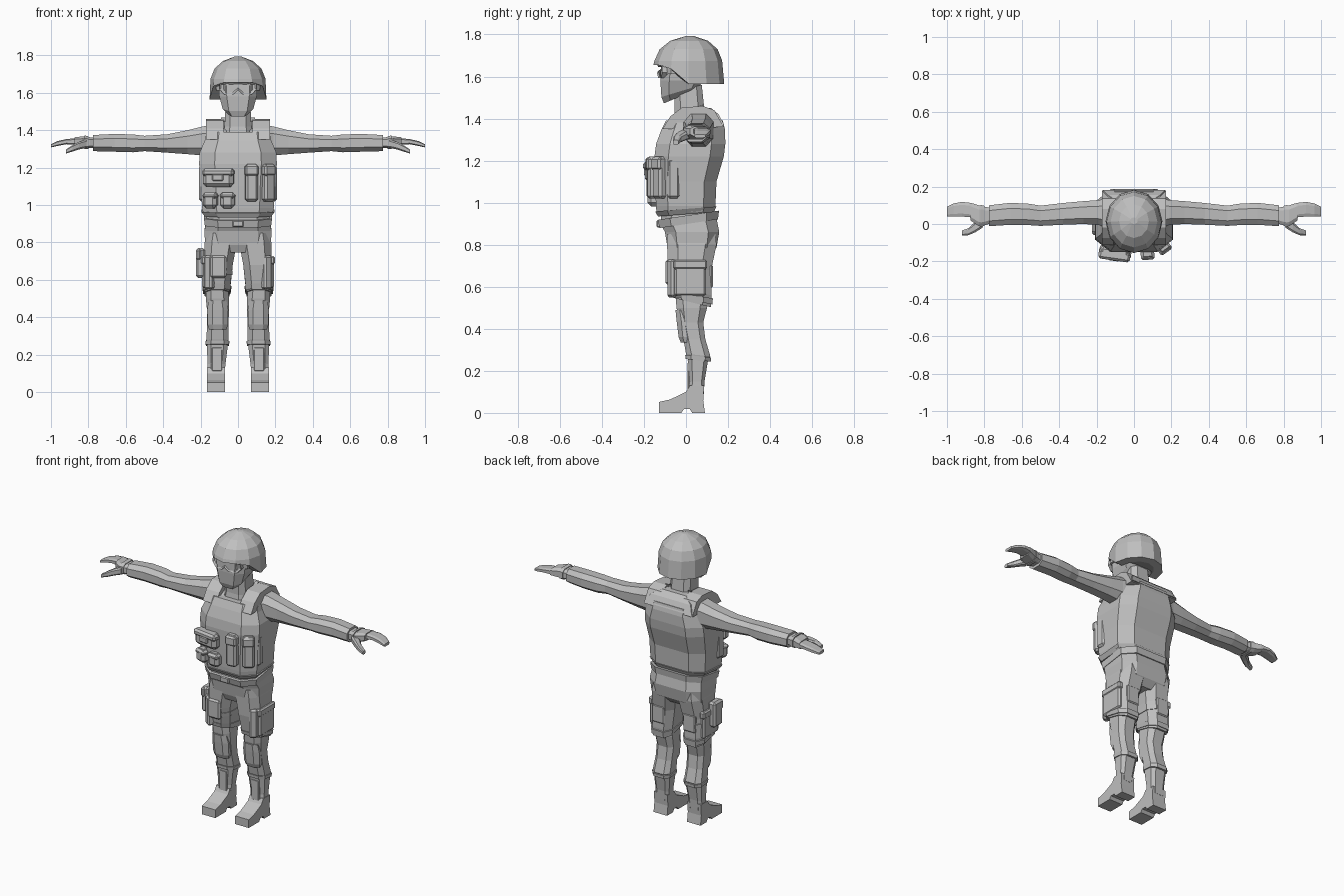
import bpy, bmesh, math
from mathutils import Matrix, Vector

grey = bpy.data.materials.new("plain_grey")
grey.diffuse_color = (0.52, 0.52, 0.52, 1)


def finish(name, bm):
    bmesh.ops.recalc_face_normals(bm, faces=bm.faces)
    me = bpy.data.meshes.new(name)
    bm.to_mesh(me)
    bm.free()
    me.materials.append(grey)
    ob = bpy.data.objects.new(name, me)
    bpy.context.collection.objects.link(ob)
    return ob


def skin(name, loops):
    """Bridge equal-length loops of points and cap both ends."""
    bm = bmesh.new()
    rows = [[bm.verts.new(p) for p in loop] for loop in loops]
    n = len(rows[0])
    for r, q in zip(rows, rows[1:]):
        for i in range(n):
            j = (i + 1) % n
            bm.faces.new((r[i], r[j], q[j], q[i]))
    bm.faces.new(rows[0])
    bm.faces.new(rows[-1])
    return finish(name, bm)


def loft(name, rings, axis='z', c=0.4, s=1):
    """Rings are (position, a0, a1, b0, b1, tilt): chamfered rectangles."""
    loops = []
    for ring in rings:
        p, a0, a1, b0, b1 = ring[:5]
        t = ring[5] if len(ring) > 5 else 0
        ca, cb = c * (a1 - a0) / 2, c * (b1 - b0) / 2
        pts = [(a0 + ca, b0), (a1 - ca, b0), (a1, b0 + cb), (a1, b1 - cb),
               (a1 - ca, b1), (a0 + ca, b1), (a0, b1 - cb), (a0, b0 + cb)]
        mid = (b0 + b1) / 2
        loops.append([(s * a, b, p + t * (b - mid)) if axis == 'z' else (s * p, a, b)
                      for a, b in pts])
    return skin(name, loops)


def prism(name, pts, x0, x1):
    """Extrude a (y, z) profile along x."""
    return skin(name, [[(x, y, z) for y, z in pts] for x in (x0, x1)])


def block(name, loc, size, rz=0, bevel=0.012, rx=0):
    bm = bmesh.new()
    bmesh.ops.create_cube(bm, size=1)
    bmesh.ops.scale(bm, vec=size, verts=bm.verts)
    if bevel:
        bmesh.ops.bevel(bm, geom=bm.edges[:], offset=bevel, segments=1, affect='EDGES')
    m = Matrix.Translation(loc) @ Matrix.Rotation(math.radians(rz), 4, 'Z') \
        @ Matrix.Rotation(math.radians(rx), 4, 'X')
    bmesh.ops.transform(bm, matrix=m, verts=bm.verts)
    return finish(name, bm)


# Helmet: dome with a brim raised over the face, lowered over ears and neck
def helmet_ring(z, rx, y0, y1, brim=False):
    pts = []
    for k in range(12):
        a = math.radians(30 * k)
        y = (y0 + y1) / 2 + math.sin(a) * (y1 - y0) / 2
        drop = min(1, max(0, (y + 0.085) / 0.07)) * 0.09 if brim else 0
        pts.append((rx * math.cos(a), y, z - drop))
    return pts


skin("helmet", [helmet_ring(1.655, 0.10, -0.11, 0.13, True),
                helmet_ring(1.655, 0.152, -0.155, 0.182, True),
                helmet_ring(1.675, 0.147, -0.15, 0.172),
                helmet_ring(1.73, 0.125, -0.125, 0.15),
                helmet_ring(1.77, 0.08, -0.075, 0.105),
                helmet_ring(1.793, 0.02, 0.0, 0.035)])

# Head and neck
loft("head", [(1.505, -0.055, 0.055, -0.105, 0.05, 0.42),
              (1.53, -0.082, 0.082, -0.117, 0.065, 0.3),
              (1.58, -0.1, 0.1, -0.122, 0.09),
              (1.68, -0.108, 0.108, -0.118, 0.12)])
loft("neck", [(1.33, -0.09, 0.09, -0.07, 0.12), (1.42, -0.072, 0.072, -0.055, 0.09),
              (1.56, -0.065, 0.065, -0.055, 0.075)])

# Goggles with recessed lens
half = [(0, 1.617), (0.025, 1.592), (0.075, 1.592), (0.1, 1.62), (0.097, 1.652), (0, 1.656)]
outline = half + [(-x, z) for x, z in half[-2:0:-1]]
goggles = skin("goggles", [[(x, y + abs(x) * 0.25, z) for x, z in outline]
                           for y in (-0.138, -0.09)])
bm = bmesh.new()
bm.from_mesh(goggles.data)
front = [f for f in bm.faces if len(f.verts) > 4 and f.calc_center_median().y < -0.11]
bmesh.ops.inset_individual(bm, faces=front, thickness=0.01, depth=-0.006)
bm.to_mesh(goggles.data)
bm.free()
loft("goggle_strap", [(1.612, -0.116, 0.116, -0.118, 0.11),
                      (1.645, -0.118, 0.118, -0.118, 0.11)])

# Armoured vest
loft("vest", [(0.955, -0.185, 0.185, -0.14, 0.135, 0.05), (0.985, -0.192, 0.192, -0.143, 0.14),
              (1.1, -0.198, 0.198, -0.147, 0.145), (1.22, -0.208, 0.208, -0.15, 0.18),
              (1.28, -0.205, 0.205, -0.142, 0.187), (1.345, -0.178, 0.178, -0.118, 0.186),
              (1.39, -0.168, 0.168, -0.095, 0.175)])
loft("vest_hem", [(0.945, -0.178, 0.178, -0.133, 0.133, 0.08),
                  (0.97, -0.196, 0.196, -0.147, 0.145, 0.08)])
skin("back_yoke", [[(sx * w, y, z) for sx, y in ((-1, 0.04), (1, 0.04), (1, y1), (-1, y1))]
                   for z, w, y1 in ((1.37, 0.167, 0.182), (1.42, 0.14, 0.155),
                                    (1.45, 0.085, 0.12))])
strap = [(-0.112, 1.35), (-0.075, 1.41), (-0.02, 1.452), (0.08, 1.46),
         (0.135, 1.44), (0.18, 1.36)]
for s in (-1, 1):
    prism("shoulder_strap", strap, s * 0.078, s * 0.17)
    # Collar edge
    skin("collar", [[(s * 0.088, -0.07, 1.385), (s * 0.06, -0.075, 1.38),
                     (s * 0.05, -0.1, 1.36), (s * 0.075, -0.105, 1.37)],
                    [(s * 0.09, 0.08, 1.468), (s * 0.07, 0.08, 1.468),
                     (s * 0.07, 0.07, 1.42), (s * 0.09, 0.07, 1.42)]])

# Chest pouches
block("wide_pouch", (-0.105, -0.155, 1.145), (0.165, 0.065, 0.10), -8, 0.02)
block("wide_pouch_flap", (-0.105, -0.17, 1.175), (0.17, 0.05, 0.04), -8)
block("pouch_buckle", (-0.108, -0.188, 1.147), (0.06, 0.018, 0.035), -8, 0.005)
for x, r in ((-0.147, -18), (-0.055, -4)):
    y = -0.15 if x > -0.1 else -0.14
    block("small_pouch", (x, y, 1.025), (0.077, 0.065, 0.085), r, 0.018)
    block("small_pouch_flap", (x, y - 0.012, 1.05), (0.08, 0.05, 0.032), r)
for x, y, r in ((0.072, -0.155, 5), (0.158, -0.12, 36)):
    block("magazine_pouch", (x, y, 1.12), (0.068, 0.06, 0.2), r, 0.012)
    block("magazine_flap", (x, y - 0.004, 1.185), (0.073, 0.065, 0.06), r, 0.01)
block("side_pouch", (0.192, -0.06, 1.115), (0.03, 0.06, 0.19), 6)
block("side_pouch", (-0.192, -0.06, 1.115), (0.03, 0.06, 0.19), -6)

# Trousers seat and belt
loft("trousers_seat", [(0.745, -0.1, 0.1, -0.07, 0.11), (0.785, -0.175, 0.175, -0.088, 0.145),
                       (0.86, -0.18, 0.18, -0.1, 0.158), (0.91, -0.172, 0.172, -0.118, 0.145, 0.12),
                       (0.97, -0.165, 0.165, -0.12, 0.125)])
loft("belt", [(0.9, -0.177, 0.177, -0.125, 0.152, 0.15), (0.94, -0.182, 0.182, -0.135, 0.157, 0.15)])
block("belt_buckle", (0, -0.13, 0.9), (0.06, 0.02, 0.035), 0, 0.005)

boot = [(-0.128, 0), (-0.128, 0.052), (-0.075, 0.064), (0.0, 0.1), (0.018, 0.13), (0.086, 0.13),
        (0.082, 0.06), (0.09, 0), (0.03, 0), (0.018, 0.018), (-0.01, 0.018), (-0.022, 0)]
for s in (-1, 1):
    # Arm sleeve
    loft("arm", [(0.12, -0.03, 0.14, 1.265, 1.43), (0.19, -0.005, 0.128, 1.265, 1.42),
                 (0.27, 0.0, 0.122, 1.272, 1.4), (0.38, -0.004, 0.112, 1.28, 1.378),
                 (0.5, -0.01, 0.098, 1.288, 1.37), (0.56, -0.006, 0.108, 1.282, 1.377),
                 (0.66, -0.004, 0.113, 1.285, 1.38), (0.775, -0.012, 0.1, 1.288, 1.374)],
         'x', 0.5, s)
    # Gloved hand
    loft("hand", [(0.765, 0.005, 0.088, 1.305, 1.36), (0.79, -0.005, 0.09, 1.305, 1.362),
                  (0.83, -0.012, 0.1, 1.305, 1.367), (0.875, 0.02, 0.114, 1.315, 1.362)],
         'x', 0.4, s)
    loft("fingers", [(0.865, 0.035, 0.112, 1.322, 1.358), (0.92, 0.04, 0.118, 1.325, 1.352),
                     (0.965, 0.04, 0.11, 1.316, 1.342), (1.0, 0.04, 0.092, 1.308, 1.325)],
         'x', 0.4, s)
    loft("glove_cuff", [(0.8, -0.01, 0.097, 1.3, 1.367), (0.82, -0.015, 0.102, 1.3, 1.372)],
         'x', 0.4, s)
    loft("thumb", [(0.81, -0.02, 0.035, 1.305, 1.35), (0.85, -0.045, 0.01, 1.297, 1.338),
                   (0.885, -0.06, -0.022, 1.286, 1.32), (0.92, -0.062, -0.035, 1.275, 1.297)],
         'x', 0.4, s)

    # Thigh and cuff of the wide trousers
    loft("thigh", [(0.525, 0.045, 0.178, -0.06, 0.118, -0.25), (0.57, 0.04, 0.185, -0.068, 0.122, -0.1),
                   (0.68, 0.028, 0.182, -0.085, 0.12), (0.8, 0.006, 0.178, -0.09, 0.145),
                   (0.85, 0.003, 0.17, -0.09, 0.14)], 'z', 0.45, s)
    loft("thigh_cuff", [(0.535, 0.04, 0.186, -0.066, 0.125, -0.2),
                        (0.56, 0.036, 0.19, -0.071, 0.128, -0.15)], 'z', 0.45, s)
    # Shin, knee pad and boot
    loft("shin", [(0.245, 0.06, 0.163, 0.012, 0.105), (0.275, 0.05, 0.17, 0.0, 0.116, -0.1),
                  (0.35, 0.052, 0.165, -0.012, 0.092), (0.43, 0.048, 0.165, -0.03, 0.082),
                  (0.5, 0.048, 0.172, -0.045, 0.1), (0.56, 0.055, 0.17, -0.05, 0.105)], 'z', 0.45, s)
    loft("knee_pad", [(0.335, 0.062, 0.155, -0.025, 0.04), (0.36, 0.054, 0.163, -0.035, 0.045),
                      (0.44, 0.052, 0.165, -0.045, 0.045), (0.49, 0.062, 0.158, -0.05, 0.03)],
         'z', 0.5, s)
    loft("boot_collar", [(0.25, 0.048, 0.172, -0.002, 0.118, -0.1),
                         (0.27, 0.046, 0.174, -0.004, 0.12, -0.1)], 'z', 0.45, s)
    loft("boot_shaft", [(0.09, 0.072, 0.163, 0.008, 0.085), (0.15, 0.067, 0.162, 0.018, 0.088),
                        (0.252, 0.054, 0.167, 0.008, 0.105)], 'z', 0.4, s)
    block("boot_tongue", (s * 0.113, 0.014, 0.175), (0.055, 0.012, 0.13), 0, 0.004)
    prism("boot_foot", boot, s * 0.07, s * 0.165)
    # Cargo pocket on the outer thigh
    block("cargo_pocket", (s * 0.178, 0.02, 0.635), (0.03, 0.15, 0.16), 0, 0.01)
    block("cargo_flap", (s * 0.18, 0.02, 0.705), (0.034, 0.16, 0.045), 0, 0.008)
    block("front_pocket", (s * 0.152, -0.062, 0.64), (0.05, 0.045, 0.18), s * 35, 0.01)
    block("back_pocket", (s * 0.11, 0.118, 0.65), (0.085, 0.02, 0.11), 0, 0.006)

# Holster and thigh plate on one leg
block("holster", (-0.2, -0.01, 0.69), (0.05, 0.085, 0.16), 0, 0.012)
block("holster_grip", (-0.21, -0.035, 0.735), (0.03, 0.05, 0.06), 0, 0.01)
block("thigh_pouch", (-0.105, -0.08, 0.67), (0.085, 0.035, 0.12), 0, 0.01)
loft("thigh_band", [(0.625, 0.03, 0.19, -0.082, 0.125), (0.65, 0.028, 0.19, -0.086, 0.125)],
     'z', 0.45, -1)
